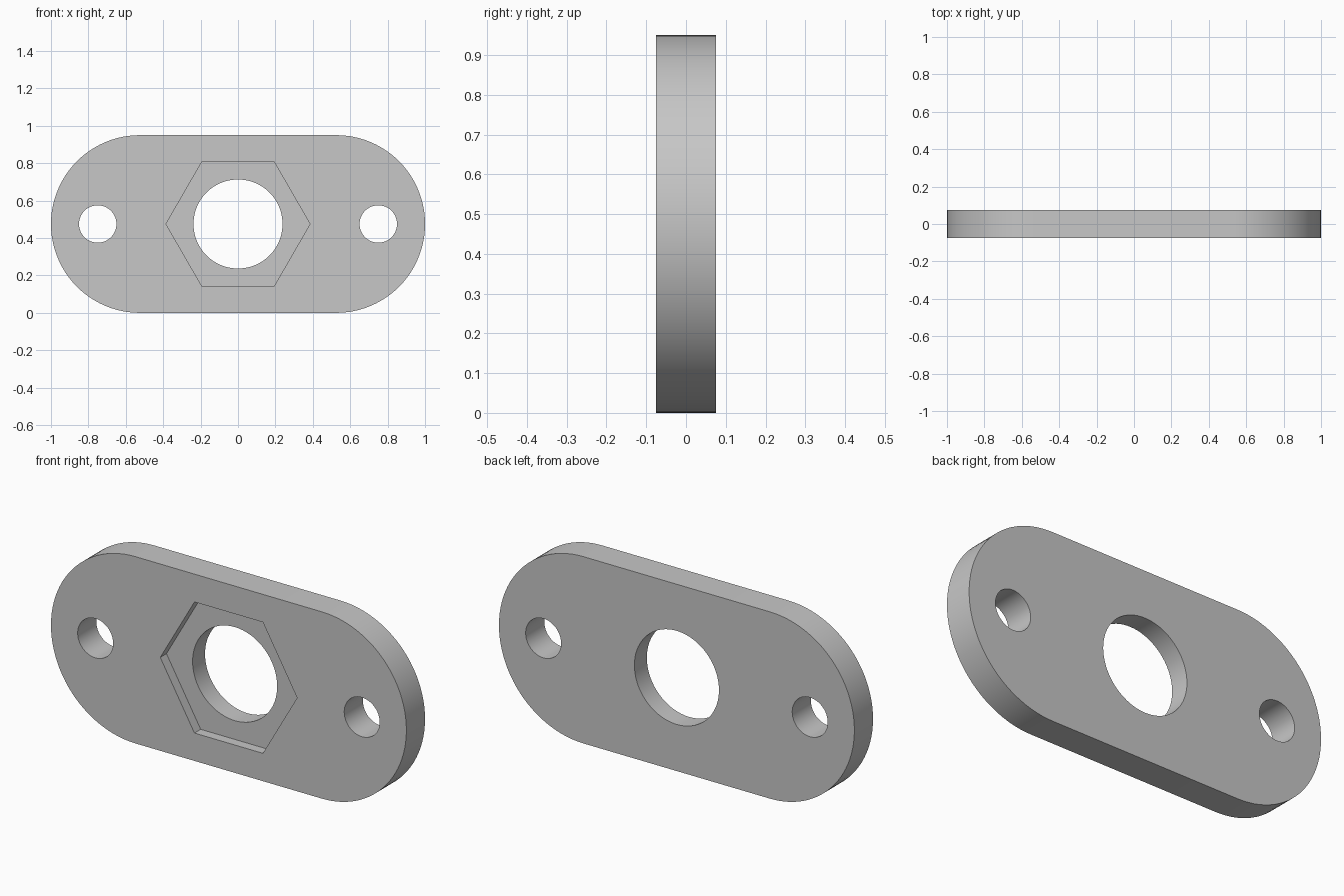
import bpy
import bmesh
from math import pi, cos, sin

cube = bpy.data.objects.get("Cube")
if cube:
    bpy.data.objects.remove(cube, do_unlink=True)

HALF_LENGTH, RADIUS, HALF_DEPTH = 1.0, 0.475, 0.075
RECESS = 0.05

# Plain grey metal
grey = bpy.data.materials.new("grey_metal")
grey.use_nodes = True
colour = (0.57, 0.57, 0.57, 1)
grey.diffuse_color = colour
grey.node_tree.nodes["Principled BSDF"].inputs["Base Color"].default_value = colour


def arc(cx, radius, start, sweep, steps):
    """Points along an arc in the x-z plane, at the plate's mid height."""
    return [(cx + radius * cos(start + sweep * i / steps),
             RADIUS + radius * sin(start + sweep * i / steps)) for i in range(steps)]


def prism(name, outline, y0, y1):
    """Extrude a closed x-z outline from y0 to y1."""
    bm = bmesh.new()
    face = bm.faces.new([bm.verts.new((x, y0, z)) for x, z in outline])
    extruded = bmesh.ops.extrude_face_region(bm, geom=[face])["geom"]
    bmesh.ops.translate(bm, vec=(0, y1 - y0, 0),
                        verts=[v for v in extruded if isinstance(v, bmesh.types.BMVert)])
    bmesh.ops.recalc_face_normals(bm, faces=bm.faces)
    mesh = bpy.data.meshes.new(name)
    bm.to_mesh(mesh)
    bm.free()
    mesh.materials.append(grey)
    obj = bpy.data.objects.new(name, mesh)
    bpy.context.collection.objects.link(obj)
    return obj


# Plate with round ends
end = HALF_LENGTH - RADIUS
steps = 48
outline = arc(end, RADIUS, -pi / 2, pi, steps) + [(end, 2 * RADIUS)]
outline += arc(-end, RADIUS, pi / 2, pi, steps) + [(-end, 0)]
plate = prism("flange_plate", outline, -HALF_DEPTH, HALF_DEPTH)

# Cutters: centre bore, two bolt holes, hexagonal nut recess in the front
cutters = [
    prism("bore_cutter", arc(0, 0.238, 0, 2 * pi, 72), -0.2, 0.2),
    prism("left_hole_cutter", arc(0.75, 0.1, 0, 2 * pi, 48), -0.2, 0.2),
    prism("right_hole_cutter", arc(-0.75, 0.1, 0, 2 * pi, 48), -0.2, 0.2),
    prism("nut_recess_cutter", arc(0, 0.385, 0, 2 * pi, 6), -0.2, RECESS - HALF_DEPTH),
]

bpy.ops.object.select_all(action="DESELECT")
plate.select_set(True)
bpy.context.view_layer.objects.active = plate
for cutter in cutters:
    cutter.hide_render = True
    cut = plate.modifiers.new(cutter.name, "BOOLEAN")
    cut.operation = "DIFFERENCE"
    cut.solver = "EXACT"
    cut.object = cutter
    bpy.ops.object.modifier_apply(modifier=cut.name)
    bpy.data.objects.remove(cutter, do_unlink=True)

# Smooth round walls, sharp rims
bpy.ops.object.shade_smooth_by_angle(angle=pi / 6)
